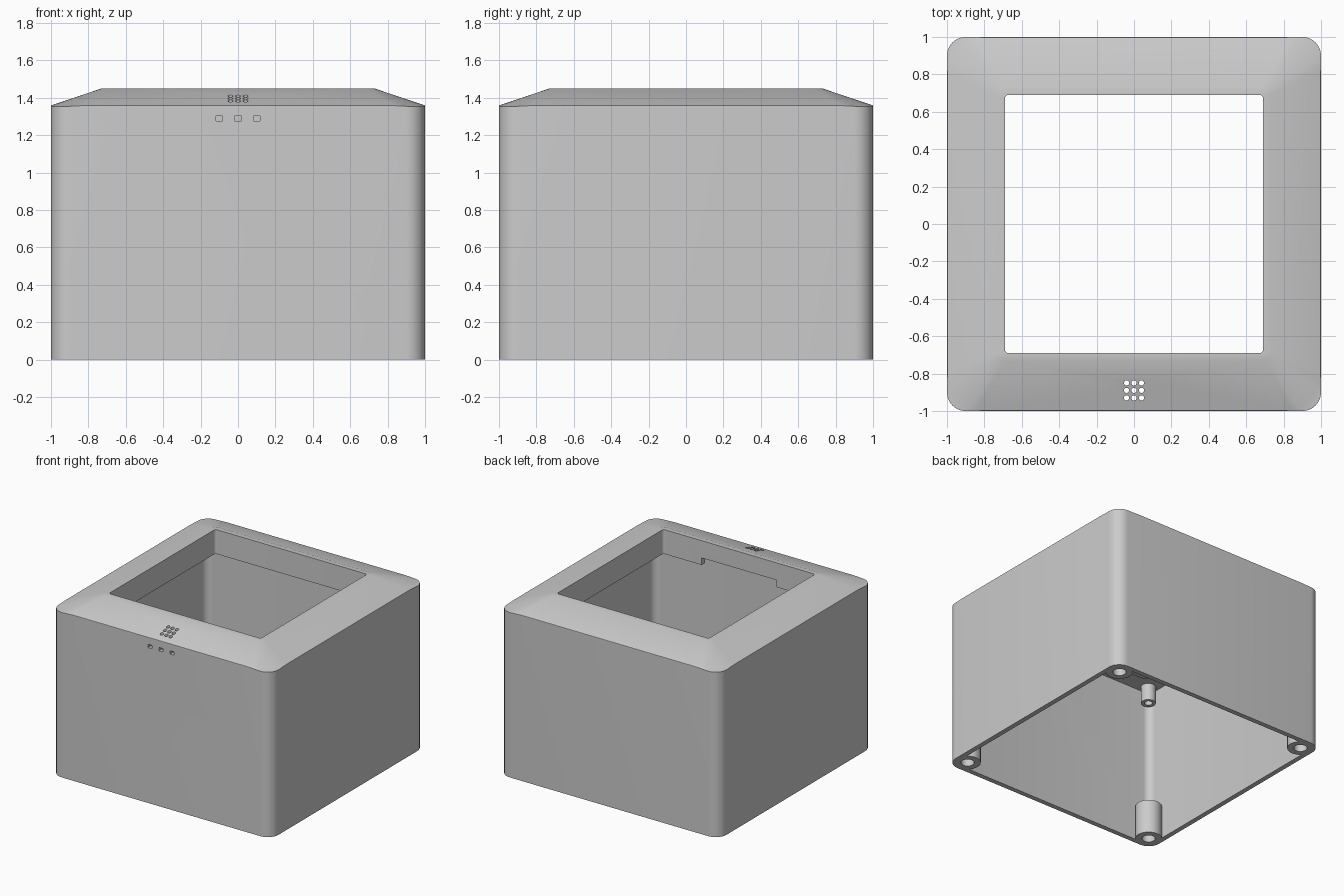
import bpy, bmesh
from math import cos, sin, pi, radians

cube = bpy.data.objects.get("Cube")
if cube:
    bpy.data.objects.remove(cube, do_unlink=True)

grey = bpy.data.materials.new("light grey plastic")
grey.use_nodes = True
colour = (0.6, 0.6, 0.6, 1)
grey.diffuse_color = colour
grey.node_tree.nodes["Principled BSDF"].inputs["Base Color"].default_value = colour

CORNERS = [(1, 1), (-1, 1), (-1, -1), (1, -1)]


def add_object(name, bm):
    bmesh.ops.recalc_face_normals(bm, faces=bm.faces)
    mesh = bpy.data.meshes.new(name)
    bm.to_mesh(mesh)
    bm.free()
    mesh.materials.append(grey)
    obj = bpy.data.objects.new(name, mesh)
    bpy.context.collection.objects.link(obj)
    return obj


def rounded_square(half, radius, z, steps=8):
    points = []
    for i, (sx, sy) in enumerate(CORNERS):
        for k in range(steps + 1):
            a = (i + k / steps) * pi / 2
            points.append((sx * (half - radius) + radius * cos(a),
                           sy * (half - radius) + radius * sin(a), z))
    return points


def circle(x, y, radius, z, steps=32):
    return [(x + radius * cos(2 * pi * k / steps),
             y + radius * sin(2 * pi * k / steps), z) for k in range(steps)]


def loft(bm, sections, closed=False, caps=False):
    rings = [[bm.verts.new(p) for p in s] for s in sections]
    pairs = list(zip(rings, rings[1:]))
    if closed:
        pairs.append((rings[-1], rings[0]))
    for a, b in pairs:
        for i in range(len(a)):
            j = (i + 1) % len(a)
            bm.faces.new((a[i], a[j], b[j], b[i]))
    if caps:
        bm.faces.new(rings[0])
        bm.faces.new(rings[-1])


def box(bm, low, high):
    verts = bmesh.ops.create_cube(bm, size=1)["verts"]
    for v in verts:
        for i in range(3):
            v.co[i] = high[i] if v.co[i] > 0 else low[i]


def smooth(obj):
    bpy.ops.object.select_all(action="DESELECT")
    obj.select_set(True)
    bpy.context.view_layer.objects.active = obj
    bpy.ops.object.shade_smooth_by_angle(angle=radians(30))


# Hollow case: outer wall, sloping roof, opening, inner skirt and cavity
PROFILE = [(1, 0.1, 0), (1, 0.1, 1.355), (0.998, 0.2, 1.36),
           (0.73, 0.04, 1.45), (0.69, 0.02, 1.45), (0.69, 0.02, 1.25),
           (0.73, 0.03, 1.25), (0.73, 0.03, 1.31), (0.96, 0.06, 1.31),
           (0.96, 0.06, 0)]
bm = bmesh.new()
loft(bm, [rounded_square(*p) for p in PROFILE], closed=True)
case = add_object("case", bm)

# Cutters: skirt notch, three light slots and a grid of sound holes
bm = bmesh.new()
box(bm, (-0.34, -0.75, 1.2), (0.34, -0.65, 1.308))
for x in (-0.1, 0, 0.1):
    box(bm, (x - 0.018, -1.1, 1.277), (x + 0.018, -0.9, 1.304))
for x in (-0.04, 0, 0.04):
    for y in (-0.93, -0.89, -0.85):
        loft(bm, [circle(x, y, 0.014, z, 16) for z in (1.306, 1.5)], caps=True)
cutter = add_object("opening_cutter", bm)
cutter.hide_render = True
cutter.hide_set(True)

cut = case.modifiers.new("openings", "BOOLEAN")
cut.operation = "DIFFERENCE"
cut.solver = "EXACT"
cut.object = cutter
bpy.context.view_layer.objects.active = case
bpy.ops.object.modifier_apply(modifier=cut.name)
bpy.data.objects.remove(cutter, do_unlink=True)
smooth(case)


# Screw posts with blind holes, one in each corner
def posts(name, offset, radius, hole, bottom, top, depth):
    bm = bmesh.new()
    for sx, sy in CORNERS:
        x, y = sx * offset, sy * offset
        loft(bm, [circle(x, y, r, z) for r, z in
                  ((radius, top), (radius, bottom), (hole, bottom),
                   (hole, bottom + depth))], caps=True)
    smooth(add_object(name, bm))


posts("base_screw_posts", 0.89, 0.1, 0.05, 0, 0.28, 0.2)
posts("roof_screw_posts", 0.88, 0.056, 0.03, 1.17, 1.32, 0.1)
